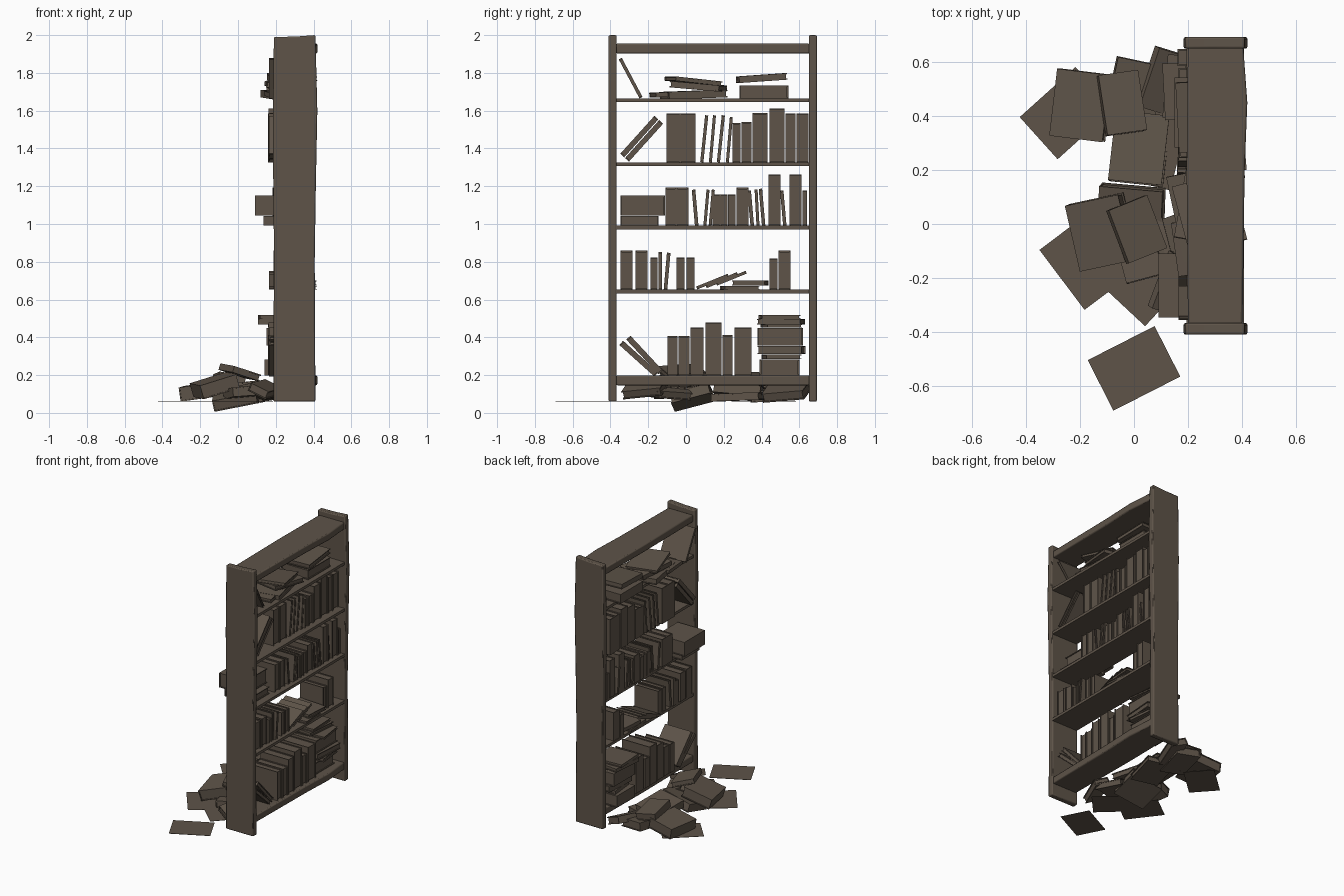
import bpy, bmesh, math, random
from mathutils import Matrix, Vector, Euler

random.seed(4)
wood = bpy.data.materials.new("dark_brown")
wood.diffuse_color = (0.112, 0.088, 0.066, 1)


def finish(bm, name):
    bmesh.ops.recalc_face_normals(bm, faces=bm.faces)
    me = bpy.data.meshes.new(name)
    bm.to_mesh(me)
    bm.free()
    me.materials.append(wood)
    ob = bpy.data.objects.new(name, me)
    bpy.context.collection.objects.link(ob)
    return ob


def add_box(bm, lo, hi):
    lo, hi = Vector(lo), Vector(hi)
    m = Matrix.Translation((lo + hi) / 2) @ Matrix.Diagonal((*(hi - lo), 1))
    bmesh.ops.create_cube(bm, size=1, matrix=m)


def board(name, outline, offset):
    """Extruded outline with softened, smooth edges."""
    bm = bmesh.new()
    f = bm.faces.new([bm.verts.new(p) for p in outline])
    r = bmesh.ops.extrude_face_region(bm, geom=[f])
    bmesh.ops.translate(bm, vec=offset, verts=[v for v in r["geom"] if isinstance(v, bmesh.types.BMVert)])
    ob = finish(bm, name)
    b = ob.modifiers.new("soft_edges", "BEVEL")
    b.width, b.segments = 0.007, 2
    bpy.ops.object.select_all(action="DESELECT")
    ob.select_set(True)
    bpy.context.view_layer.objects.active = ob
    bpy.ops.object.shade_smooth_by_angle(angle=math.radians(40))


def book(name, loc, size, rot=(0, 0, 0)):
    """Flat book: width x, length y, thickness z, spine at -x; rot in degrees."""
    w, l, t = (s / 2 for s in size)
    c = min(0.006, t * 0.4)          # cover thickness
    e = 0.006                        # page inset
    bm = bmesh.new()
    add_box(bm, (-w, -l, t - c), (w, l, t))
    add_box(bm, (-w, -l, -t), (w, l, -t + c))
    add_box(bm, (-w, -l, -t + c), (-w + c, l, t - c))
    add_box(bm, (-w + c, -l + e, -t + c), (w - e, l - e, t - c))
    ob = finish(bm, name)
    ob.location = loc
    ob.rotation_euler = Euler([math.radians(a) for a in rot])


# Side panels, slightly warped
side = [(.188, .06), (.19, .9), (.184, 1.5), (.19, 1.99), (.3, 1.992), (.41, 2.0),
        (.42, 1.6), (.412, 1.2), (.406, .8), (.41, .06)]
for name, y in (("left_side", -.41), ("right_side", .65)):
    board(name, [(x, y, z) for x, z in side], (0, .043, 0))

# Top and bottom rails, bowed along their length
rail = [(.2, -.37), (.195, .2), (.2, .655), (.405, .655), (.42, .45), (.41, .2), (.402, -.37)]
for name, z, h in (("top_rail", 1.903, .052), ("bottom_rail", .146, .052)):
    board(name, [(x, y, z) for x, y in rail], (0, 0, h))

# Thin shelves
for i, z in enumerate((1.665, 1.326, .992, .653)):
    bm = bmesh.new()
    add_box(bm, (.195, -.37, z - .02), (.408, .652, z))
    finish(bm, f"shelf_{i + 1}")

# Upright books per shelf: (y start, y end, height, lean) in thousandths and degrees
fourth = [(-103, -30, 260, 0), (-29, 50, 260, 0), (75, 92, 250, 6), (121, 137, 250, 5), (163, 180, 250, 6),
          (211, 227, 240, 5), (246, 288, 210, 0), (294, 347, 215, 0), (352, 431, 262, 0),
          (442, 521, 285, 0), (526, 579, 260, 0), (585, 648, 260, 0)]
third = [(-108, -51, 200, 0), (-50, 13, 200, 0), (47, 66, 190, -5), (92, 108, 190, 5), (120, 136, 190, 5),
         (140, 180, 165, 0), (181, 221, 165, 0), (222, 262, 165, 0), (267, 330, 200, 0),
         (341, 360, 185, -5), (373, 389, 190, -3), (402, 420, 195, -5), (437, 500, 270, 0),
         (514, 532, 185, -5), (548, 611, 270, 0), (616, 640, 185, 0)]
second = [(-347, -283, 206, 0), (-267, -204, 206, 0), (-188, -151, 170, 0), (-146, -126, 200, 0),
          (-118, -99, 195, 5), (-50, -8, 170, 0), (3, 45, 170, 0), (442, 484, 165, 0), (489, 553, 206, 0)]
first = [(-98, -45, 210, 0), (-40, 19, 210, 0), (24, 93, 255, 0), (103, 188, 280, 0),
         (193, 246, 215, 0), (257, 347, 255, 0)]
for row, z, x0, w in ((fourth, 1.326, .158, .2), (third, .992, .182, .19), (second, .653, .187, .19), (first, .198, .155, .225)):
    for a, b, h, lean in row:
        a, b, h = a / 1000, b / 1000, h / 1000
        x = x0 + w / 2 + random.uniform(0, .012)
        book("upright_book", (x, (a + b) / 2 + h / 2 * math.sin(math.radians(lean)), z + h / 2),
             (w, h, b - a), (90 - lean, 0, 0))

# Leaning books: y, z, length, thickness, angle from level
for y, z, l, t, a in ((-.293, 1.772, .235, .018, 118),
                      (-.247, 1.463, .27, .028, 48), (-.222, 1.44, .27, .028, 48),
                      (-.25, .287, .25, .03, 138), (-.22, .307, .25, .03, 133),
                      (.14, .695, .18, .016, 22), (.19, .703, .18, .016, 23), (.24, .713, .17, .016, 22)):
    book("leaning_book", (.27, y, z), (.21, l, abs(t)), (a, 0, 0))

# Lying books and stacks: x start, y start, y end, z start, z end, tilt, yaw
lying = [(.15, -.12, .2, 1.665, 1.705, 2, 12), (.17, -.07, .2, 1.712, 1.745, -5, -10),
         (.15, -.18, .02, 1.675, 1.70, 3, 8), (.17, -.09, .17, 1.745, 1.768, -6, 15),
         (.15, .283, .542, 1.665, 1.733, 0, 0), (.16, .27, .53, 1.755, 1.79, 4, 3),
         (.135, -.347, -.145, .992, 1.043, 0, 0), (.09, -.347, -.11, 1.045, 1.15, 0, 0),
         (.19, .19, .38, .653, .672, 0, 5), (.19, .25, .43, .674, .7, 0, -4),
         (.14, .39, .6, .198, .283, 0, 0), (.17, .41, .6, .284, .31, 0, 6),
         (.17, .385, .625, .311, .354, 0, -4), (.15, .378, .62, .356, .45, 0, 0),
         (.17, .41, .6, .451, .468, 0, 8), (.115, .385, .62, .469, .496, 0, -5),
         (.11, .39, .6, .497, .518, 0, 3)]
for x, a, b, z0, z1, tilt, yaw in lying:
    book("lying_book", (x + .11, (a + b) / 2, (z0 + z1) / 2), (.22, b - a, z1 - z0), (tilt, 0, yaw))

# Heap of fallen books on the floor: location, size, rotation
heap = [((-.196, .44, .115), (.2, .25, .075), (2, -8, -7)),
        ((-.045, .448, .175), (.15, .225, .05), (-4, 9, 8)),
        ((.0, .48, .1), (.18, .25, .06), (3, 6, -12)),
        ((.107, .53, .11), (.13, .23, .05), (5, 22, -17)),
        ((.02, .28, .12), (.2, .26, .06), (-5, -6, -6)),
        ((.07, .28, .085), (.2, .27, .04), (2, 0, -14)),
        ((-.01, .03, .085), (.24, .22, .06), (15, -11, -5)),
        ((-.12, -.03, .145), (.21, .25, .075), (3, -17, 12)),
        ((.01, -.02, .215), (.16, .21, .035), (4, 17, 22)),
        ((.04, -.1, .11), (.19, .2, .05), (-4, -4, 15)),
        ((.145, -.22, .125), (.11, .22, .045), (6, 25, -18)),
        ((.13, -.08, .11), (.11, .2, .04), (-4, 20, 20))]
for loc, size, rot in heap:
    book("fallen_book", loc, size, rot)

# Loose sheets on the floor: x, y, yaw of the long edge
for x, y, yaw in ((0, -.535, 27), (-.25, .411, 42), (-.183, -.144, -53), (.011, -.207, -43)):
    bm = bmesh.new()
    add_box(bm, (-.139, -.105, -.001), (.139, .105, .001))
    ob = finish(bm, "loose_sheet")
    ob.location = (x, y, .062)
    ob.rotation_euler.z = math.radians(yaw)
